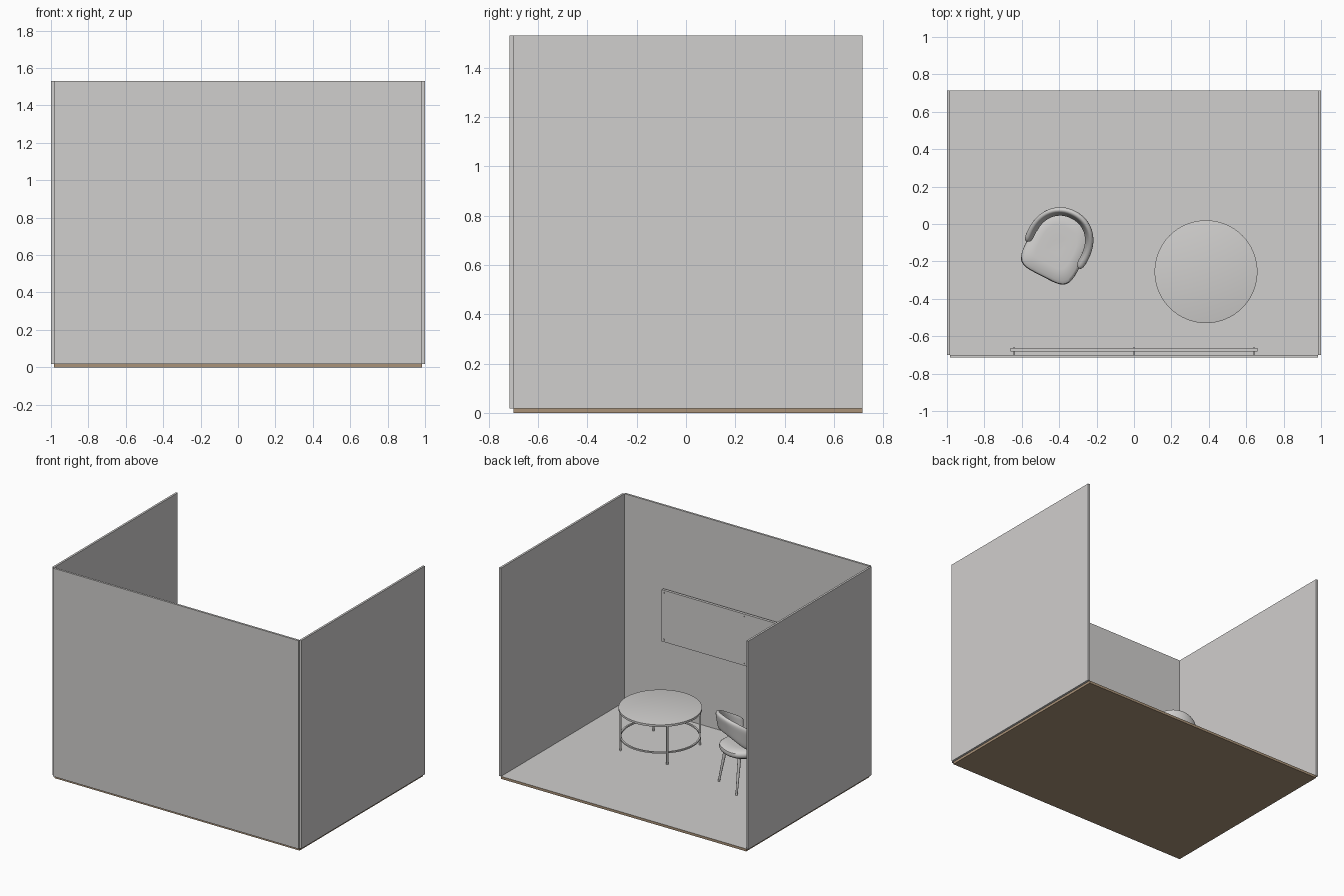
import bpy, bmesh, math
from mathutils import Matrix, Vector

if "Cube" in bpy.data.objects:
    bpy.data.objects.remove(bpy.data.objects["Cube"])


def material(name, rgb):
    m = bpy.data.materials.new(name)
    m.use_nodes = True
    m.diffuse_color = (*rgb, 1)
    m.node_tree.nodes["Principled BSDF"].inputs["Base Color"].default_value = (*rgb, 1)
    return m


GREY = material("warm grey", (0.63, 0.62, 0.61))
BROWN = material("wood brown", (0.40, 0.29, 0.19))


def finish(name, bm, mat=GREY, smooth=False, matrix=None):
    bmesh.ops.recalc_face_normals(bm, faces=bm.faces)
    mesh = bpy.data.meshes.new(name)
    bm.to_mesh(mesh)
    bm.free()
    mesh.materials.append(mat)
    ob = bpy.data.objects.new(name, mesh)
    bpy.context.collection.objects.link(ob)
    if matrix:
        ob.matrix_world = matrix
    if smooth:
        bpy.ops.object.select_all(action="DESELECT")
        ob.select_set(True)
        bpy.context.view_layer.objects.active = ob
        bpy.ops.object.shade_smooth_by_angle(angle=math.radians(40))
    return ob


def box(name, x, y, z, mat=GREY):
    bm = bmesh.new()
    bmesh.ops.create_cube(bm, size=1)
    for v in bm.verts:
        v.co = [lo + (c + 0.5) * (hi - lo) for c, (lo, hi) in zip(v.co, (x, y, z))]
    return finish(name, bm, mat)


def rod(name, a, b, r1, r2, sides=16, matrix=None):
    a, b = Vector(a), Vector(b)
    bm = bmesh.new()
    bmesh.ops.create_cone(bm, cap_ends=True, segments=sides, radius1=r1, radius2=r2,
                          depth=(b - a).length)
    turn = (b - a).to_track_quat("Z", "Y").to_matrix().to_4x4()
    bmesh.ops.transform(bm, matrix=Matrix.Translation((a + b) / 2) @ turn, verts=bm.verts)
    return finish(name, bm, smooth=True, matrix=matrix)


def loft(name, rings, closed=False, matrix=None):
    """Bridge rings of points; closed joins the last ring to the first, else ends are capped."""
    bm = bmesh.new()
    loops = [[bm.verts.new(p) for p in ring] for ring in rings]
    n = len(loops[0])
    pairs = list(zip(loops, loops[1:])) + ([(loops[-1], loops[0])] if closed else [])
    for lo, hi in pairs:
        for i in range(n):
            j = (i + 1) % n
            bm.faces.new((lo[i], lo[j], hi[j], hi[i]))
    if not closed:
        bm.faces.new(loops[0])
        bm.faces.new(loops[-1])
    return finish(name, bm, smooth=True, matrix=matrix)


def circle(r, z, n=64):
    return [(r * math.cos(math.tau * i / n), r * math.sin(math.tau * i / n), z) for i in range(n)]


# Room: brown slab with a grey upper surface, and three walls
FLOOR = 0.018
slab = box("floor", (-0.985, 0.985), (-0.70, 0.715), (0, FLOOR), BROWN)
slab.data.materials.append(GREY)
for face in slab.data.polygons:
    face.material_index = 1 if face.normal.z > 0.5 else 0
box("front_wall", (-0.985, 0.985), (-0.715, -0.70), (FLOOR, 1.53))
box("left_wall", (0.985, 1), (-0.70, 0.715), (FLOOR, 1.53))
box("right_wall", (-1, -0.985), (-0.70, 0.715), (FLOOR, 1.53))

# Wall board on standoffs
box("wall_board", (-0.66, 0.66), (-0.682, -0.662), (0.56, 0.935))
for x in (-0.642, 0, 0.642):
    for z in (0.577, 0.918):
        rod("board_standoff", (x, -0.70, z), (x, -0.659, z), 0.006, 0.006)

# Round table: top, lower hoop and four legs
TABLE = Matrix.Translation((0.385, -0.255, 0))
loft("table_top", [circle(0.268, 0.293), circle(0.275, 0.295), circle(0.275, 0.31),
                   circle(0.268, 0.312)], matrix=TABLE)
loft("table_hoop", [circle(0.268, 0.098), circle(0.268, 0.108), circle(0.256, 0.108),
                    circle(0.256, 0.098)], closed=True, matrix=TABLE)
for k in range(4):
    a = math.radians(45 + 90 * k)
    x, y = 0.265 * math.cos(a), 0.265 * math.sin(a)
    rod("table_leg", (x, y, FLOOR), (x, y, 0.296), 0.007, 0.007, matrix=TABLE)

# Chair frame: local +y points to the chair's back
CHAIR = Matrix.Translation((-0.40, -0.10, 0)) @ Matrix.Rotation(math.radians(-27.3), 4, "Z")


def seat_ring(scale, z, n=48):
    ring = []
    for i in range(n):
        c, s = math.cos(math.tau * i / n), math.sin(math.tau * i / n)
        p = 0.8 if s > 0 else 0.42
        x = 0.158 * math.copysign(abs(c) ** p, c)
        y = 0.182 * math.copysign(abs(s) ** p, s)
        ring.append((scale * x, scale * y - 0.02, z))
    return ring


loft("chair_seat", [seat_ring(s, z) for s, z in
                    ((0.5, 0.262), (0.85, 0.268), (0.96, 0.28), (1, 0.297), (0.98, 0.313),
                     (0.9, 0.324), (0.6, 0.328), (0.2, 0.325))], matrix=CHAIR)

# Wraparound back: half outline as (x, y, top, bottom), mirrored
half = [(0, 0.182, 0.57, 0.44), (0.07, 0.17, 0.563, 0.43), (0.13, 0.125, 0.54, 0.385),
        (0.162, 0.06, 0.50, 0.33), (0.17, -0.01, 0.46, 0.315), (0.163, -0.08, 0.42, 0.36)]
outline = [(-x, y, t, b) for x, y, t, b in half[:0:-1]] + half
bm = bmesh.new()
columns = []
for x, y, top, low in outline:
    column = []
    for k in range(4):
        f = k / 3
        lean = 0.88 + 0.12 * f
        column.append(bm.verts.new((x * lean, y * lean, low + (top - low) * f)))
    columns.append(column)
for a, b in zip(columns, columns[1:]):
    for k in range(3):
        bm.faces.new((a[k], b[k], b[k + 1], a[k + 1]))
back = finish("chair_back", bm, smooth=True, matrix=CHAIR)
thick = back.modifiers.new("thickness", "SOLIDIFY")
thick.thickness = 0.034
thick.offset = 0
soft = back.modifiers.new("rounding", "SUBSURF")
soft.levels = soft.render_levels = 2

# Four splayed tapered legs
for sx in (-1, 1):
    for name, y in (("rear_leg", 0.125), ("front_leg", -0.16)):
        rod("chair_" + name, (sx * 0.125, y, FLOOR), (sx * 0.095, y * 0.7, 0.275),
            0.007, 0.012, matrix=CHAIR)
